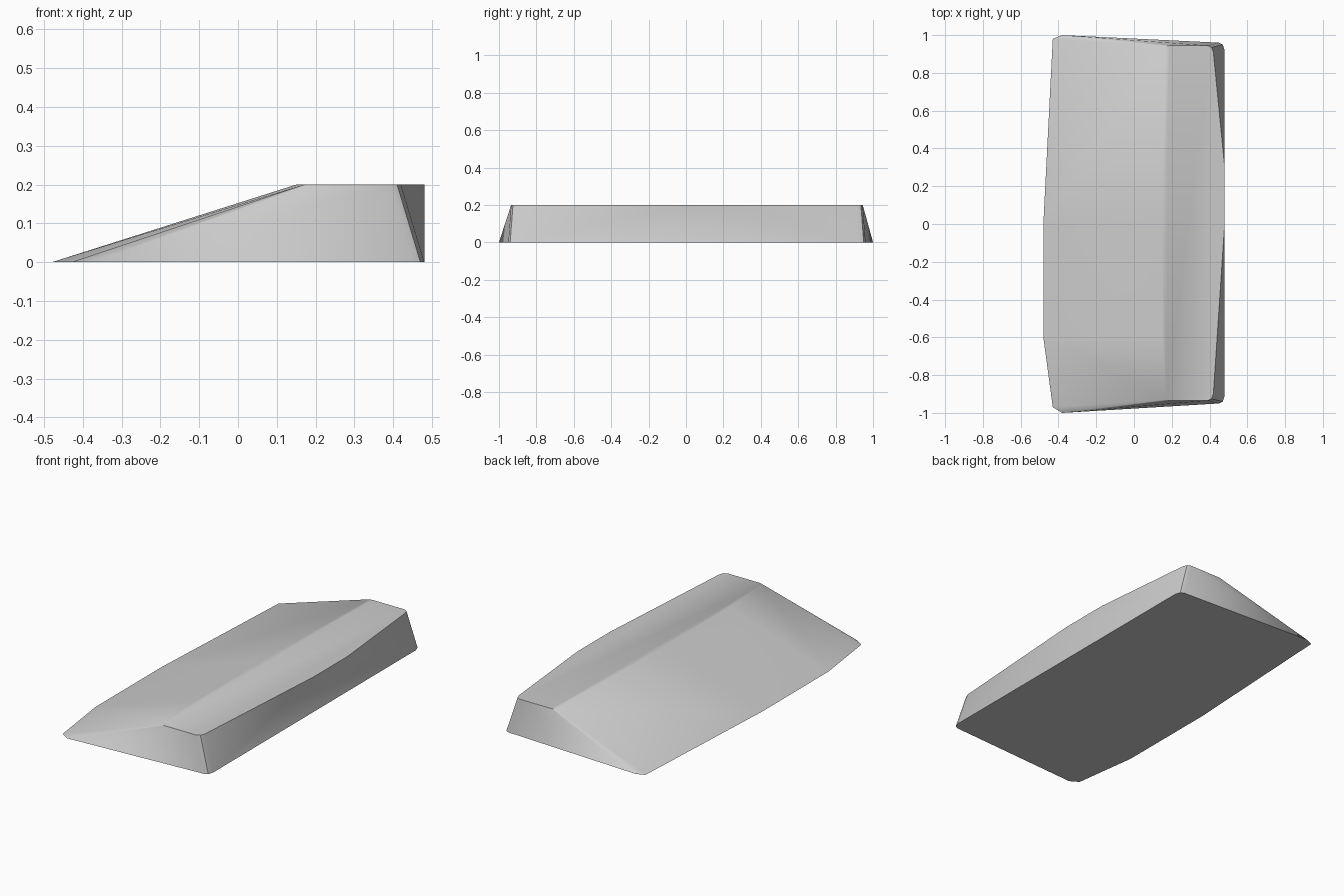
import bpy
import bmesh
import math

cube = bpy.data.objects.get("Cube")
if cube:
    bpy.data.objects.remove(cube, do_unlink=True)

# Single grey stone colour
grey = bpy.data.materials.new("stone_grey")
grey.use_nodes = True
colour = (0.6, 0.6, 0.6, 1)
grey.diffuse_color = colour
grey.node_tree.nodes["Principled BSDF"].inputs["Base Color"].default_value = colour

# Footprint on the ground and the raised flat top, with clipped corners
base = [(-0.48, 0), (-0.48, -0.6), (-0.43, -0.97), (-0.38, -1),
        (0.45, -0.95), (0.47, -0.94), (0.48, -0.91),
        (0.48, 0.92), (0.47, 0.95), (0.45, 0.96),
        (-0.38, 1), (-0.43, 0.98)]
top = [(0.15, 0), (0.15, -0.6), (0.17, -0.93), (0.19, -0.935),
       (0.39, -0.935), (0.41, -0.925), (0.42, -0.9),
       (0.48, 0), (0.48, 0.3),
       (0.42, 0.91), (0.41, 0.935), (0.39, 0.945),
       (0.19, 0.945), (0.17, 0.94)]

# Wedge slab: skin stretched between the two outlines
bm = bmesh.new()
for outline, height in ((base, 0), (top, 0.2)):
    for x, y in outline:
        bm.verts.new((x, y, height))
bmesh.ops.convex_hull(bm, input=bm.verts)
bmesh.ops.dissolve_limit(bm, angle_limit=math.radians(0.2),
                         verts=bm.verts, edges=bm.edges)
bmesh.ops.recalc_face_normals(bm, faces=bm.faces)
mesh = bpy.data.meshes.new("wedge_slab")
bm.to_mesh(mesh)
bm.free()
mesh.materials.append(grey)

slab = bpy.data.objects.new("wedge_slab", mesh)
bpy.context.collection.objects.link(slab)
bpy.context.view_layer.objects.active = slab
slab.select_set(True)
bpy.ops.object.shade_smooth_by_angle(angle=math.radians(40))
